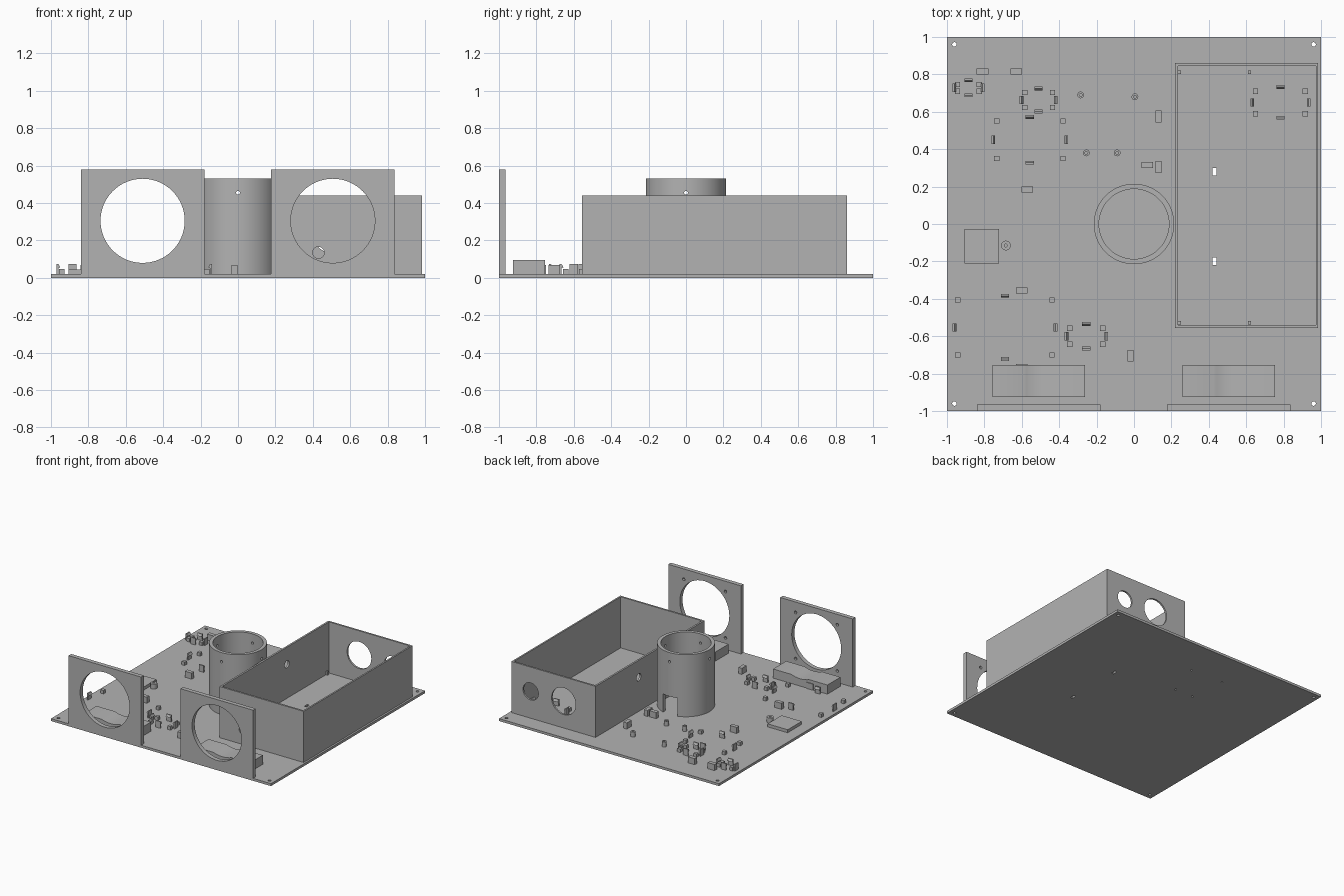
import bpy, bmesh, math
from mathutils import Matrix, Vector

if "Cube" in bpy.data.objects:
    bpy.data.objects.remove(bpy.data.objects["Cube"])

GREY = (0.45, 0.45, 0.45, 1)
mat = bpy.data.materials.new("plain grey")
mat.use_nodes = True
mat.diffuse_color = GREY
mat.node_tree.nodes["Principled BSDF"].inputs["Base Color"].default_value = GREY
FLOOR = 0.02  # top of the base plate


def finish(name, bm, smooth=False):
    mesh = bpy.data.meshes.new(name)
    bmesh.ops.recalc_face_normals(bm, faces=bm.faces)
    bm.to_mesh(mesh)
    bm.free()
    mesh.materials.append(mat)
    obj = bpy.data.objects.new(name, mesh)
    bpy.context.collection.objects.link(obj)
    return obj


def activate(obj):
    bpy.ops.object.select_all(action='DESELECT')
    obj.select_set(True)
    bpy.context.view_layer.objects.active = obj


def add_box(bm, x0, x1, y0, y1, z0, z1):
    size = Matrix.Diagonal((x1 - x0, y1 - y0, z1 - z0, 1))
    centre = Matrix.Translation(((x0 + x1) / 2, (y0 + y1) / 2, (z0 + z1) / 2))
    bmesh.ops.create_cube(bm, size=1, matrix=centre @ size)


def add_block(bm, x, y, w, d, z0, z1):
    add_box(bm, x - w / 2, x + w / 2, y - d / 2, y + d / 2, z0, z1)


def add_rod(bm, centre, r, length, axis='Z', sides=24):
    turn = {'X': Matrix.Rotation(math.pi / 2, 4, 'Y'),
            'Y': Matrix.Rotation(math.pi / 2, 4, 'X'), 'Z': Matrix()}[axis]
    bmesh.ops.create_cone(bm, cap_ends=True, segments=sides, radius1=r, radius2=r,
                          depth=length, matrix=Matrix.Translation(centre) @ turn)


def cut(obj, bm):
    """Subtract the solids in bm from obj and discard the cutter."""
    cutter = finish("cutter", bm)
    cutter.hide_render = True
    mod = obj.modifiers.new("cut", 'BOOLEAN')
    mod.operation = 'DIFFERENCE'
    mod.solver = 'EXACT'
    mod.object = cutter
    activate(obj)
    bpy.ops.object.modifier_apply(modifier=mod.name)
    bpy.data.objects.remove(cutter)


def smooth(obj):
    activate(obj)
    bpy.ops.object.shade_smooth_by_angle(angle=math.radians(30))


standoffs = [(-0.285, 0.69), (0.005, 0.68), (-0.255, 0.38), (-0.09, 0.38)]

# Base plate with corner holes, cable slots and screw holes
bm = bmesh.new()
add_box(bm, -1, 1, -1, 1, 0, FLOOR)
base = finish("base_plate", bm)
bm = bmesh.new()
for sx in (-1, 1):
    for sy in (-1, 1):
        add_rod(bm, (sx * 0.96, sy * 0.96, 0), 0.012, 0.2)
for y in (-0.2, 0.28):
    add_block(bm, 0.43, y, 0.02, 0.04, -0.1, 0.1)
for x, y in standoffs:
    add_rod(bm, (x, y, 0), 0.008, 0.2, sides=16)
cut(base, bm)

# Fan panels at the front edge, each with a cradle block behind it
for side, x in (("right", -0.51), ("left", 0.507)):
    bm = bmesh.new()
    add_box(bm, x - 0.33, x + 0.33, -1, -0.965, FLOOR, 0.58)
    panel = finish(side + "_fan_panel", bm)
    bm = bmesh.new()
    add_rod(bm, (x, -1, 0.305), 0.225, 0.3, 'Y', 64)
    for sx in (-1, 1):
        for sz in (-1, 1):
            add_rod(bm, (x + sx * 0.19, -0.965, 0.305 + sz * 0.19), 0.012, 0.04, 'Y', 12)
    cut(panel, bm)
    smooth(panel)

    bm = bmesh.new()
    add_box(bm, x - 0.247, x + 0.247, -0.925, -0.755, FLOOR, 0.095)
    cradle = finish(side + "_fan_cradle", bm)
    bm = bmesh.new()
    add_rod(bm, (x, -0.84, 0.305), 0.225, 0.4, 'Y', 64)
    cut(cradle, bm)
    smooth(cradle)

# Open storage box with cable holes
bm = bmesh.new()
add_box(bm, 0.22, 0.985, -0.555, 0.86, FLOOR, 0.44)
box = finish("storage_box", bm)
bm = bmesh.new()
add_box(bm, 0.235, 0.972, -0.54, 0.845, FLOOR - 0.1, 0.6)
cut(box, bm)
bm = bmesh.new()
add_rod(bm, (0.51, 0.85, 0.24), 0.11, 0.1, 'Y', 48)
add_rod(bm, (0.81, 0.85, 0.24), 0.07, 0.1, 'Y', 48)
add_rod(bm, (0.43, -0.55, 0.135), 0.031, 0.1, 'Y', 32)
add_rod(bm, (0.228, 0.3, 0.3), 0.03, 0.1, 'X', 32)
cut(box, bm)
smooth(box)

# Locating pegs inside the box
bm = bmesh.new()
for x in (0.243, 0.617):
    for y in (-0.528, 0.812):
        add_block(bm, x, y, 0.015, 0.018, FLOOR, 0.05)
finish("box_pegs", bm)

# Central tube with a doorway at the back and four pin holes
bm = bmesh.new()
add_rod(bm, (0, 0, 0.275), 0.215, 0.51, sides=96)
tube = finish("central_tube", bm)
bm = bmesh.new()
add_rod(bm, (0, 0, 0.3), 0.187, 0.9, sides=96)
cut(tube, bm)
bm = bmesh.new()
add_rod(bm, (0, 0, 0.455), 0.01, 0.6, 'X', 16)
cut(tube, bm)
bm = bmesh.new()
add_rod(bm, (0, 0, 0.455), 0.01, 0.6, 'Y', 16)
cut(tube, bm)
bm = bmesh.new()
add_box(bm, -0.065, 0.065, 0.1, 0.3, -0.02, 0.17)
cut(tube, bm)
smooth(tube)

# Hollow screw standoffs, and the sensor post
for i, (x, y) in enumerate(standoffs + [(-0.685, -0.115)]):
    r = 0.018 if i < 4 else 0.026
    bm = bmesh.new()
    add_rod(bm, (x, y, 0.04), r, 0.04)
    post = finish("standoff" if i < 4 else "sensor_post", bm)
    bm = bmesh.new()
    add_rod(bm, (x, y, 0.06), 0.008, 0.079, sides=16)
    cut(post, bm)
    smooth(post)

# Flat square pad
bm = bmesh.new()
add_box(bm, -0.905, -0.722, -0.21, -0.028, FLOOR, 0.045)
finish("square_pad", bm)

# Cable guide blocks, lying along x or along y
bm = bmesh.new()
for x, y in ((-0.81, 0.815), (-0.63, 0.815), (0.07, 0.315),
             (-0.57, 0.185), (-0.6, -0.355), (-0.6, -0.765)):
    add_block(bm, x, y, 0.062, 0.032, FLOOR, 0.07)
for x, y in ((0.13, 0.575), (0.13, 0.305), (-0.02, -0.705)):
    add_block(bm, x, y, 0.032, 0.062, FLOOR, 0.07)
finish("cable_guides", bm)


def add_clip(bm, centre, inward):
    """Upright snap clip whose sloped hook points along inward."""
    inward = Vector(inward)
    across = Vector((-inward.y, inward.x, 0))
    profile = [(-0.006, FLOOR), (0.004, FLOOR), (0.004, 0.052),
               (0.014, 0.056), (0.004, 0.074), (-0.006, 0.074)]
    rows = []
    for s in (-0.022, 0.022):
        rows.append([bm.verts.new(Vector(centre) + across * s + inward * u + Vector((0, 0, z)))
                     for u, z in profile])
    a, b = rows
    bm.faces.new(a)
    bm.faces.new(b[::-1])
    for i in range(len(a)):
        j = (i + 1) % len(a)
        bm.faces.new((a[j], a[i], b[i], b[j]))


# Circuit board mounts: four support cubes and four snap clips each
mounts = [("small_rear", -0.885, 0.728, 0.058, 0.018),
          ("medium_rear", -0.51, 0.663, 0.074, 0.04),
          ("wide_rear", -0.557, 0.45, 0.177, 0.1),
          ("box", 0.783, 0.65, 0.133, 0.06),
          ("large_front", -0.69, -0.553, 0.252, 0.147),
          ("medium_front", -0.255, -0.6, 0.088, 0.043)]
for name, x, y, dx, dy in mounts:
    bm = bmesh.new()
    for s in (-1, 1):
        for t in (-1, 1):
            add_block(bm, x + s * dx, y + t * dy, 0.028, 0.028, FLOOR, 0.048)
        add_clip(bm, (x + s * (dx + 0.022), y, 0), (-s, 0, 0))
        add_clip(bm, (x, y + s * (dy + 0.026), 0), (0, -s, 0))
    finish(name + "_board_mount", bm)
